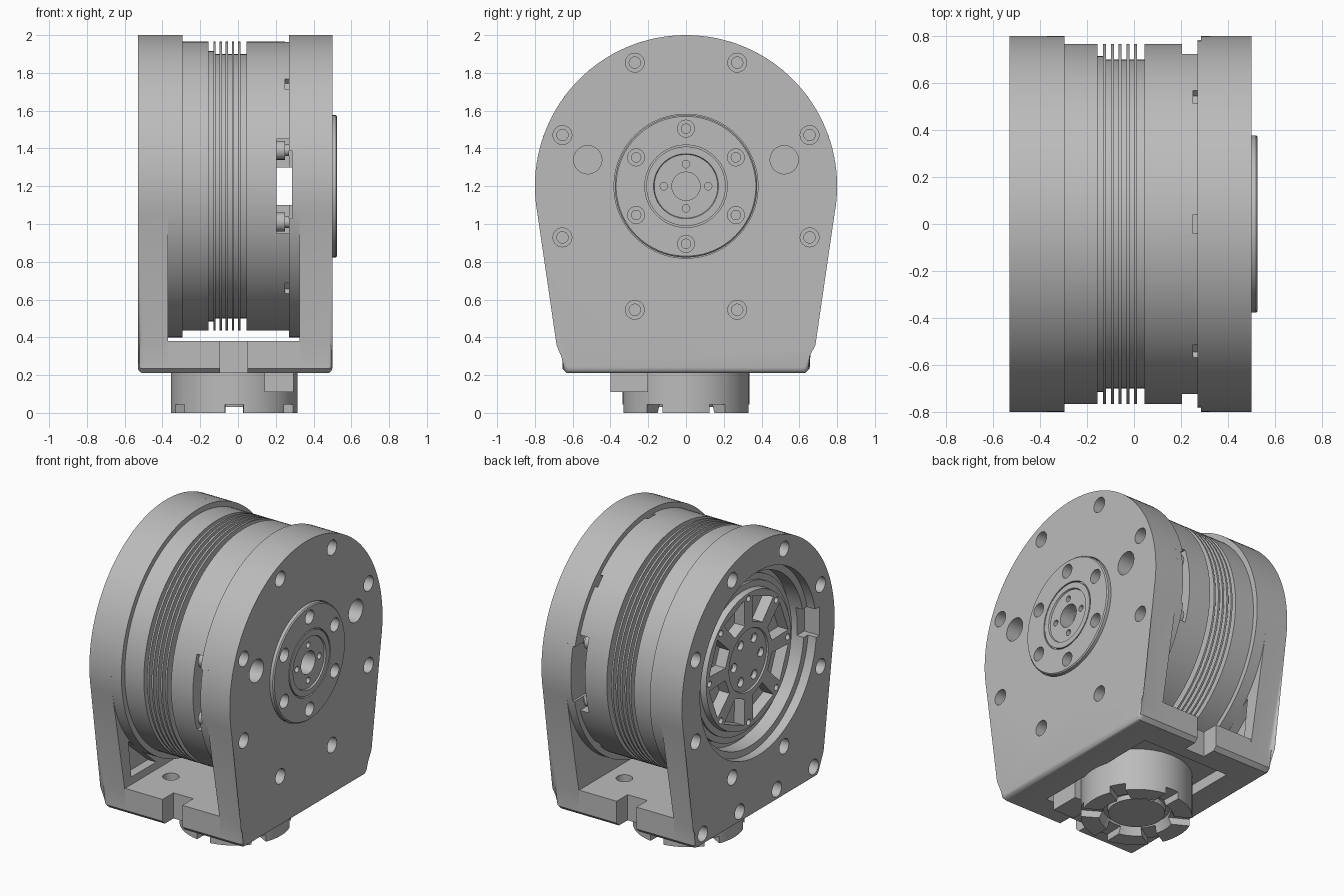
import bpy, bmesh
from math import sin, cos, pi, radians
from mathutils import Matrix

if "Cube" in bpy.data.objects:
    bpy.data.objects.remove(bpy.data.objects["Cube"])

AXIS = 1.2    # height of the drum axis
MID = -0.02   # middle of the bracket across x

metal = bpy.data.materials.new("grey_metal")
metal.use_nodes = True
metal.diffuse_color = (0.5, 0.5, 0.5, 1)
metal.node_tree.nodes["Principled BSDF"].inputs["Base Color"].default_value = (0.5, 0.5, 0.5, 1)


def finish(name, bm):
    bmesh.ops.recalc_face_normals(bm, faces=bm.faces)
    me = bpy.data.meshes.new(name)
    bm.to_mesh(me)
    bm.free()
    me.materials.append(metal)
    ob = bpy.data.objects.new(name, me)
    bpy.context.collection.objects.link(ob)
    return ob


def add_lathe(bm, profile, y=0, z=AXIS, seg=96):
    """Solid turned about the x axis; profile of (x, radius) starts and ends on the axis."""
    rings = []
    for x, r in profile:
        n = seg if r else 1
        rings.append([bm.verts.new((x, y + r * cos(2 * pi * i / n), z + r * sin(2 * pi * i / n)))
                      for i in range(n)])
    for a, b in zip(rings, rings[1:]):
        for i in range(seg):
            j = (i + 1) % seg
            quad = [a[i % len(a)], a[j % len(a)], b[j % len(b)], b[i % len(b)]]
            bm.faces.new(list(dict.fromkeys(quad)))


def add_prism(bm, pts, x0, x1):
    """Polygon in y, z extruded along x."""
    a = [bm.verts.new((x0, y, z)) for y, z in pts]
    b = [bm.verts.new((x1, y, z)) for y, z in pts]
    bm.faces.new(a)
    bm.faces.new(b)
    for i in range(len(a)):
        j = (i + 1) % len(a)
        bm.faces.new((a[i], a[j], b[j], b[i]))


def rect(y0, y1, z0, z1):
    return [(y0, z0), (y1, z0), (y1, z1), (y0, z1)]


def spoke(r0, r1, w0, w1, angle, z=AXIS):
    """Trapezoid pointing outwards from the axis."""
    c, s = cos(angle), sin(angle)
    return [(r * c - t * s, z + r * s + t * c)
            for r, t in ((r0, -w0), (r1, -w1), (r1, w1), (r0, w0))]


def lathe(name, profile, **kw):
    bm = bmesh.new()
    add_lathe(bm, profile, **kw)
    return finish(name, bm)


def prisms(name, polys, x0, x1):
    bm = bmesh.new()
    for p in polys:
        add_prism(bm, p, x0, x1)
    return finish(name, bm)


def holes(places, steps):
    """Cutter of stepped bores; steps are (x, radius) from outside to inside."""
    bm = bmesh.new()
    profile = [(steps[0][0], 0)] + steps + [(steps[-1][0], 0)]
    for y, z in places:
        add_lathe(bm, profile, y, z, 24)
    return finish("cutter", bm)


def circle(n, r, start=0):
    return [(r * cos(start + 2 * pi * i / n), AXIS + r * sin(start + 2 * pi * i / n))
            for i in range(n)]


def cut(ob, cutter):
    cutter.hide_render = True
    mod = ob.modifiers.new("cut", 'BOOLEAN')
    mod.operation = 'DIFFERENCE'
    mod.solver = 'EXACT'
    mod.object = cutter
    bpy.context.view_layer.objects.active = ob
    bpy.ops.object.modifier_apply(modifier=mod.name)
    bpy.data.objects.remove(cutter)


def stand_up(ob):
    ob.data.transform(Matrix.Translation((MID, 0, 0)) @ Matrix.Rotation(-pi / 2, 4, 'Y'))


# Bracket arms: round top, tapering sides, rounded outer edge
foot = [(-0.655, 0.36), (-0.655, 0.235), (-0.63, 0.21), (0.63, 0.21), (0.655, 0.235), (0.655, 0.36)]
low, N = radians(-10.7), 72
outline = [(0.8 * cos(a), AXIS + 0.8 * sin(a))
           for a in (low + (pi - 2 * low) * i / N for i in range(N + 1))] + foot


def arm(name, inner, outer):
    bm = bmesh.new()
    add_prism(bm, outline, inner, outer)
    rim = [e for e in bm.edges if all(abs(v.co.x - outer) < 1e-5 for v in e.verts)]
    bmesh.ops.bevel(bm, geom=rim, offset=0.03, segments=4, profile=0.5, affect='EDGES')
    return finish(name, bm)


bolts = circle(8, 0.708, pi / 8)
left_arm = arm("left_arm", 0.325, 0.5)
cut(left_arm, holes(bolts, [(0.6, 0.05), (0.41, 0.05), (0.41, 0.03), (0.37, 0.03)]))
cut(left_arm, holes([(s * 0.52, 1.34) for s in (-1, 1)], [(0.6, 0.075), (0.34, 0.075)]))
cut(left_arm, lathe("cutter", [(0.6, 0), (0.6, 0.381), (0.34, 0.381), (0.34, 0)]))

right_arm = arm("right_arm", -0.37, -0.53)
cut(right_arm, holes(bolts, [(-0.6, 0.05), (-0.44, 0.05), (-0.44, 0.03), (-0.41, 0.03)]))
cut(right_arm, holes([(y, 0.29) for y in (-0.58, -0.195, 0.195, 0.58)],
                     [(-0.6, 0.05), (-0.42, 0.05)]))
cut(right_arm, lathe("cutter", [(-0.6, 0), (-0.6, 0.61), (-0.47, 0.61), (-0.47, 0.565),
                                (-0.3, 0.565), (-0.3, 0)]))
cut(right_arm, prisms("cutter", [rect(-0.64, -0.5, 1.14, 1.33)], -0.6, -0.42))
cut(right_arm, prisms("cutter", [[(s * 0.33, 0.43), (s * 0.59, 0.43), (s * 0.62, 0.68)]
                                 for s in (-1, 1)], -0.43, -0.3))

# Base between the arms, with end notches, floor holes and a hollow underside
base = prisms("base", [[(p[0], p[1] + 0.02 * (p[1] > 0.3)) for p in foot]], -0.37, 0.325)
cut(base, prisms("cutter", [rect(s * 0.54, s * 0.75, 0.1, 0.5) for s in (-1, 1)], -0.095, 0.05))
cut(base, prisms("cutter", [rect(-0.46, 0.46, 0.1, 0.28)], -0.34, 0.3))
floor_cut = holes([(sy * 0.36, sx * 0.22) for sy in (-1, 1) for sx in (-1, 1)],
                  [(0.3, 0.05), (0.5, 0.05)])
floor_cut.data.transform(Matrix.Translation((MID, 0, 0)) @ Matrix.Rotation(-pi / 2, 4, 'Y'))
cut(base, floor_cut)

# Drum with cooling fins
profile = [(-0.295, 0), (-0.295, 0.765), (-0.155, 0.765), (-0.155, 0.715), (-0.131, 0.715)]
for i in range(5):
    x = -0.125 + 0.033 * i
    profile += [(x - 0.006, 0.7), (x - 0.006, 0.765), (x + 0.006, 0.765), (x + 0.006, 0.7)]
profile += [(0.045, 0.7), (0.045, 0.765), (0.27, 0.765), (0.27, 0)]
drum = lathe("drum", profile, seg=128)
right_flange = lathe("right_flange", [(-0.37, 0), (-0.37, 0.8), (-0.295, 0.8), (-0.295, 0)], seg=128)
left_flange = lathe("left_flange", [(0.27, 0), (0.27, 0.8), (0.325, 0.8), (0.325, 0)], seg=128)

# Open channel through the drum, wider at both ends
for part in (drum, left_flange):
    cut(part, prisms("cutter", [rect(-1, 1, 1.1, 1.3)], 0.205, 0.285))
cut(drum, prisms("cutter", [rect(s * 0.58, s, 0.95, 1.45) for s in (-1, 1)], 0.205, 0.4))
cut(left_flange, prisms("cutter", [rect(s * 0.62, s, 1.03, 1.39) for s in (-1, 1)], 0.1, 0.285))
cut(drum, prisms("cutter", [spoke(0.73, 0.85, 0.04, 0.04, k * pi / 4)
                            for k in (1, 2, 3, 5, 6, 7)], 0.25, 0.4))
for y in (-0.66, 0.66):
    for z in (1.01, 1.39):
        lathe("standoff", [(0.19, 0), (0.19, 0.05), (0.25, 0.05), (0.25, 0.03),
                           (0.27, 0.03), (0.27, 0)], y=y, z=z, seg=24)

# Round cap on the left arm
cap = lathe("cap", [(0.32, 0), (0.32, 0.377), (0.518, 0.377), (0.525, 0.37), (0.525, 0.218),
                    (0.505, 0.218), (0.505, 0.21), (0.525, 0.21), (0.525, 0.172),
                    (0.515, 0.168), (0.515, 0)])
cut(cap, holes(circle(6, 0.305, pi / 2), [(0.6, 0.045), (0.43, 0.045), (0.43, 0.025), (0.38, 0.025)]))
cut(cap, holes(circle(4, 0.117), [(0.6, 0.02), (0.46, 0.02)]))
cut(cap, holes([(0, AXIS)], [(0.6, 0.075), (0.42, 0.075)]))

# Spoked hub inside the right arm
hub = lathe("hub", [(-0.36, 0), (-0.36, 0.53), (-0.405, 0.53), (-0.405, 0.49), (-0.42, 0.49),
                    (-0.42, 0.45), (-0.46, 0.445), (-0.46, 0.205), (-0.45, 0.2), (-0.45, 0)])
cut(hub, prisms("cutter", [spoke(0.24, 0.4, 0.055, 0.115, (k + 0.5) * pi / 4)
                           for k in range(8)], -0.6, -0.385))
cut(hub, holes(circle(8, 0.41), [(-0.6, 0.02), (-0.4, 0.02)]))
cut(hub, holes(circle(6, 0.14), [(-0.6, 0.03), (-0.42, 0.03), (-0.42, 0.017), (-0.4, 0.017)]))

# Toothed pedestal and its side tab
pedestal = lathe("pedestal", [(0.03, 0), (0.03, 0.17), (0.06, 0.175), (0.06, 0.2), (0, 0.225),
                              (0, 0.335), (0.3, 0.335), (0.3, 0)], z=0)
cut(pedestal, prisms("cutter", [spoke(0.185, 0.4, 0.045, 0.05, pi + k * pi / 3, 0)
                                for k in range(6)], -0.1, 0.045))
stand_up(pedestal)
pedestal.data.transform(Matrix.Translation((0, 0, 0)))
prisms("pedestal_tab", [rect(-0.4, -0.2, 0.11, 0.285)], 0.14, 0.295)

# Smooth round surfaces, crisp edges
for ob in bpy.context.collection.objects:
    if ob.type == 'MESH' and metal.name in ob.data.materials:
        bpy.ops.object.select_all(action='DESELECT')
        ob.select_set(True)
        bpy.context.view_layer.objects.active = ob
        bpy.ops.object.shade_smooth_by_angle(angle=radians(32))
